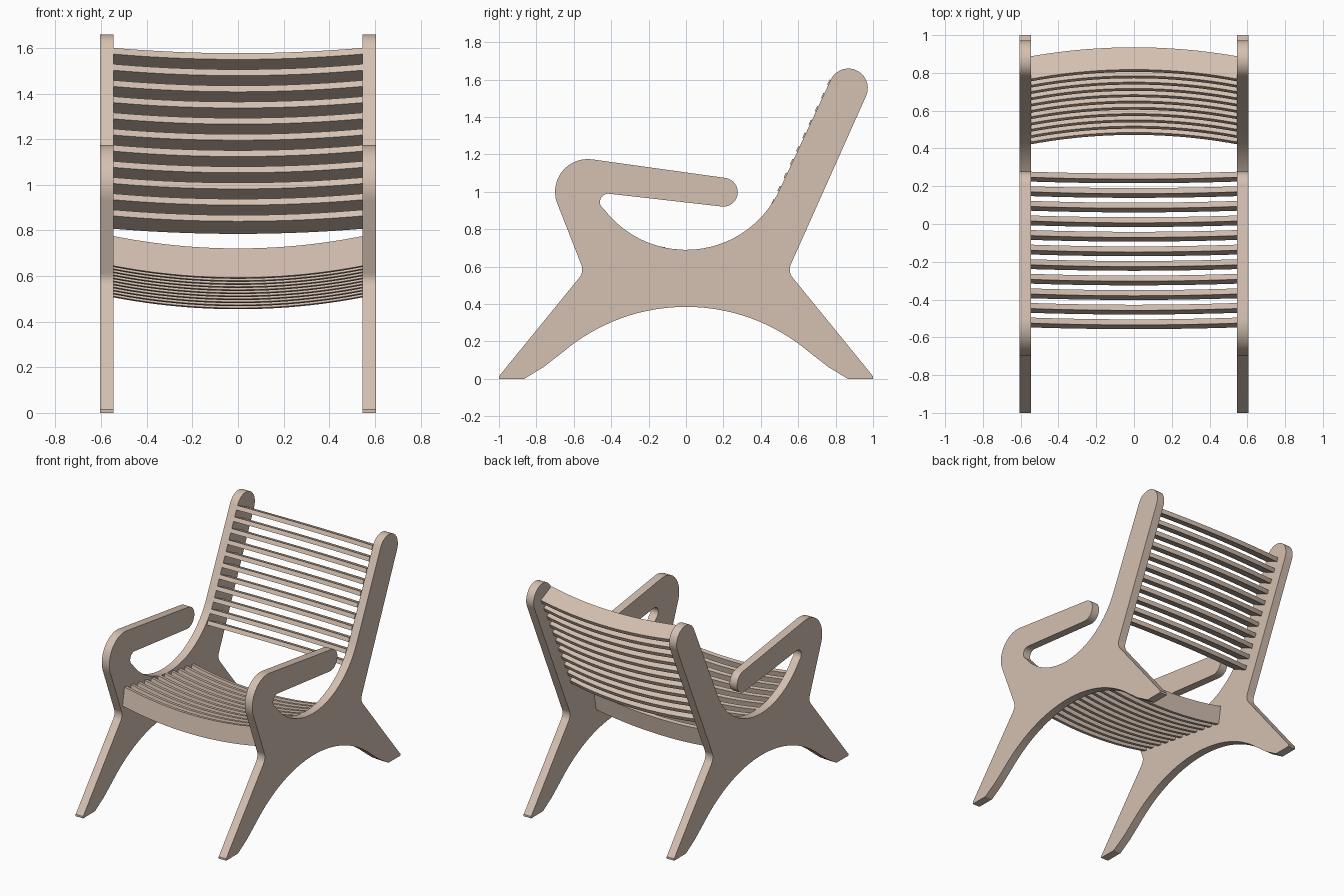
import bpy, bmesh
from math import sin, cos, radians, sqrt
from mathutils import Vector

cube = bpy.data.objects.get("Cube")
if cube:
    bpy.data.objects.remove(cube, do_unlink=True)

INNER, OUTER = 0.545, 0.605      # side frame faces in x
THICK, STEP, COUNT = 0.03, 0.0784, 11

wood = bpy.data.materials.new("pale_wood")
wood.use_nodes = True
color = (0.66, 0.53, 0.44, 1)
wood.diffuse_color = color
wood.node_tree.nodes["Principled BSDF"].inputs["Base Color"].default_value = color


def arc(cy, cz, r, start, end, n=16):
    """Points on an arc in the side plane, angles in degrees."""
    angles = [radians(start + (end - start) * i / n) for i in range(n + 1)]
    return [(cy + r * cos(a), cz + r * sin(a)) for a in angles]


def extruded(name, outline, offset):
    """Solid made by pushing a flat outline along an offset."""
    bm = bmesh.new()
    face = bm.faces.new([bm.verts.new(p) for p in outline])
    out = bmesh.ops.extrude_face_region(bm, geom=[face])
    moved = [v for v in out["geom"] if isinstance(v, bmesh.types.BMVert)]
    bmesh.ops.translate(bm, verts=moved, vec=offset)
    bmesh.ops.recalc_face_normals(bm, faces=bm.faces)
    mesh = bpy.data.meshes.new(name)
    bm.to_mesh(mesh)
    bm.free()
    mesh.materials.append(wood)
    obj = bpy.data.objects.new(name, mesh)
    bpy.context.collection.objects.link(obj)
    bpy.ops.object.select_all(action="DESELECT")
    obj.select_set(True)
    bpy.context.view_layer.objects.active = obj
    bpy.ops.object.shade_smooth_by_angle(angle=radians(30))
    return obj


# Side frame: legs, arm and back post in one outline
foot = [(0.76, 0.064), (0.865, 0), (1, 0), (1, 0.014)]
outline = [(-y, z) for y, z in reversed(foot)]
outline = [(-y, z) for y, z in foot[::-1]]
outline += arc(-0.625, 0.585, 0.07, -39.7, 25, 10)      # front waist
outline += arc(-0.525, 1.0, 0.175, 205, 82, 20)         # arm front
outline += arc(0.2, 0.998, 0.077, 82, -97, 20)          # arm tip
outline += arc(-0.415, 0.945, 0.045, 83, 217, 12)       # arm inner corner
outline += arc(0, 1.24, 0.55, 217.5, 335, 32)           # bowl above seat
outline += arc(0.868, 1.555, 0.104, 155, -25, 20)       # back post top
outline += arc(0.625, 0.585, 0.07, 155, 219.7, 10)      # rear waist
outline += foot[::-1]
outline += arc(0, -0.631, 1.016, 50.2, 129.8, 32)       # arch below

# The front foot is walked toe first, so its underside closes the loop
front_foot = outline[:len(foot)]
outline = front_foot[:1] + outline[len(foot):] + front_foot[:0:-1]
frame = extruded("side_frames", [(INNER, y, z) for y, z in outline],
                 (OUTER - INNER, 0, 0))
mirror = frame.modifiers.new("mirror", "MIRROR")
mirror.use_axis = (True, False, False)


def slat(name, corner, depth, along):
    """Curved board on edge, bowed along its depth direction."""
    n, r_in, r_out = 24, 2.73, 2.86
    base = sqrt(r_in ** 2 - INNER ** 2)
    xs = [INNER * (2 * i / n - 1) for i in range(n + 1)]

    def edge(r):
        return [Vector((x, 0, 0)) + corner + depth * (sqrt(r * r - x * x) - base)
                for x in xs]
    extruded(name, edge(r_in) + edge(r_out)[::-1], along * THICK)


# Seat and back slats, evenly spaced along each slope
rows = {
    "seat_slat": (Vector((0, -0.525, 0.775)), Vector((0, -0.17, -0.985)),
                  Vector((0, 0.985, -0.17))),
    "back_slat": (Vector((0, 0.768, 1.6)), Vector((0, 0.905, -0.425)),
                  Vector((0, -0.425, -0.905))),
}
for name, (start, depth, along) in rows.items():
    for i in range(COUNT):
        slat(f"{name}_{i + 1}", start + along * (STEP * i), depth, along)
